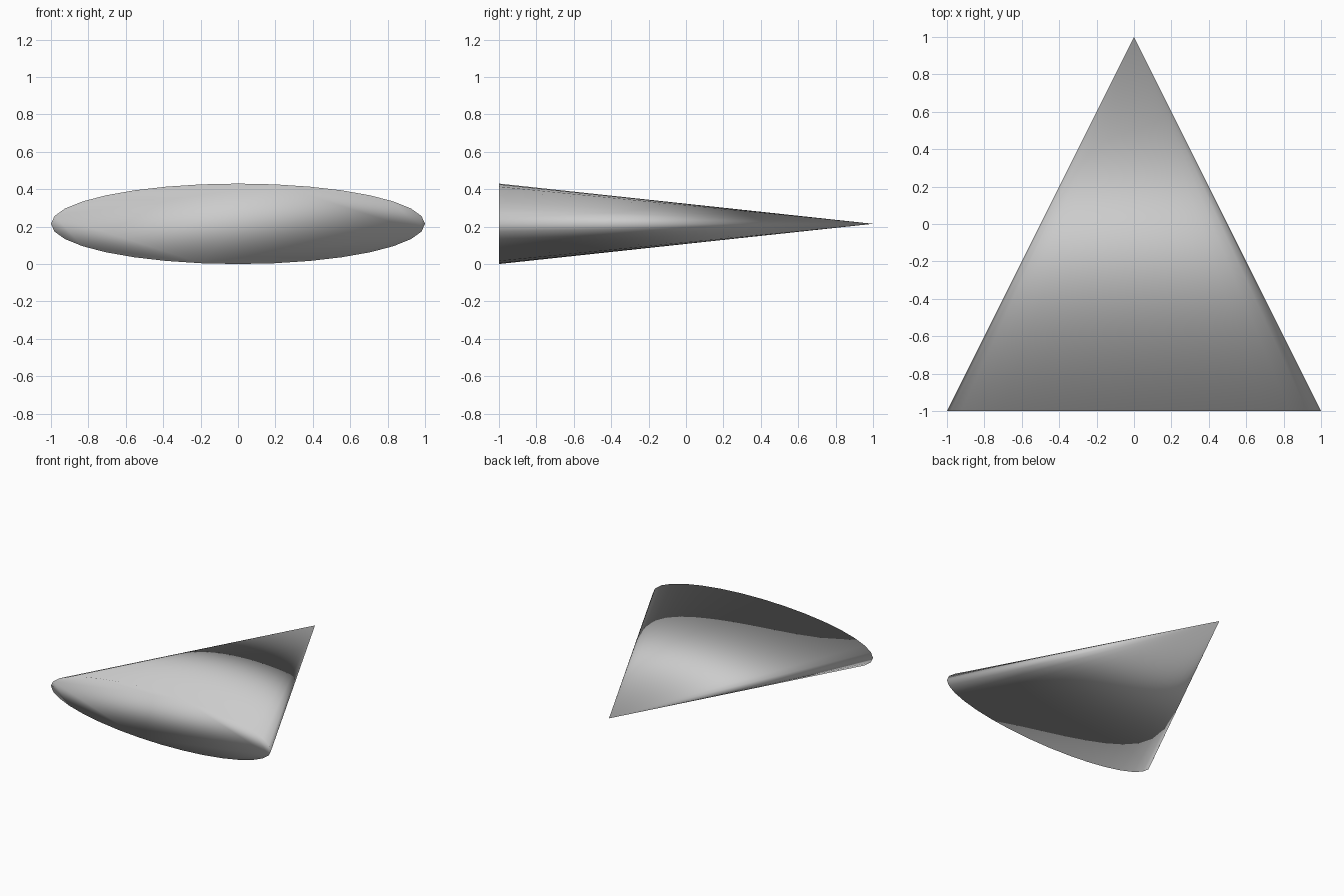
import bpy
import math

if "Cube" in bpy.data.objects:
    bpy.data.objects.remove(bpy.data.objects["Cube"])

HALF_HEIGHT = 0.215

# Flattened cone: elliptical base at the front (y = -1), tip at the back (y = 1)
bpy.ops.mesh.primitive_cone_add(
    vertices=32, radius1=1, radius2=0, depth=2, end_fill_type='NGON',
    location=(0, 0, HALF_HEIGHT), rotation=(-math.radians(90), 0, 0))
cone = bpy.context.object
cone.name = "flattened_cone"
cone.scale = (1, HALF_HEIGHT, 1)  # local y points along world z
bpy.ops.object.transform_apply(location=False, rotation=True, scale=True)

# The shading is smooth everywhere, including over the base rim
bpy.ops.object.shade_smooth()
